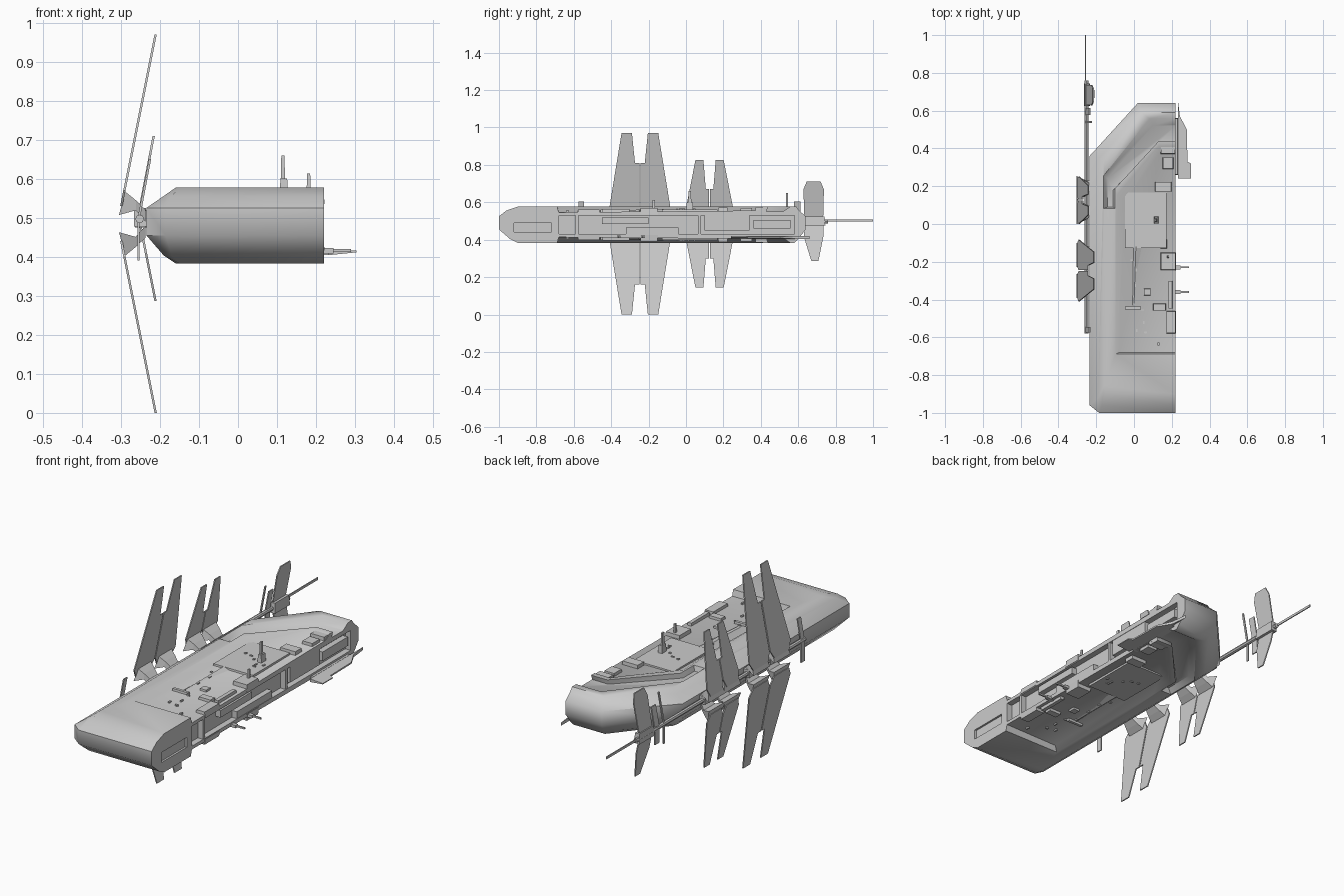
import bpy, bmesh, math, random

random.seed(4)
ZC = 0.48  # mid height of the hull


def loft(name, rings):
    """Closed solid through equal-length rings of 3D points."""
    bm = bmesh.new()
    vs = [[bm.verts.new(p) for p in r] for r in rings]
    n = len(vs[0])
    for a, b in zip(vs, vs[1:]):
        for i in range(n):
            bm.faces.new((a[i], a[(i + 1) % n], b[(i + 1) % n], b[i]))
    bm.faces.new(vs[0])
    bm.faces.new(vs[-1])
    bmesh.ops.recalc_face_normals(bm, faces=bm.faces)
    me = bpy.data.meshes.new(name)
    bm.to_mesh(me)
    bm.free()
    ob = bpy.data.objects.new(name, me)
    bpy.context.collection.objects.link(ob)
    return ob


def box(name, x, y, z, taper=0.0):
    def ring(h, t):
        return [(x[0] + t, y[0] + t, h), (x[1] - t, y[0] + t, h),
                (x[1] - t, y[1] - t, h), (x[0] + t, y[1] - t, h)]
    return loft(name, [ring(z[0], 0), ring(z[1], taper)])


def both(name, x, y, z, taper=0.0):
    """Box on the upper deck and its mirror on the lower deck."""
    box("upper_" + name, x, y, z, taper)
    box("lower_" + name, x, y, (2 * ZC - z[0], 2 * ZC - z[1]), taper)


def cut(target, cutter):
    m = target.modifiers.new("cut", "BOOLEAN")
    m.operation, m.object, m.solver = "DIFFERENCE", cutter, "EXACT"
    bpy.context.view_layer.objects.active = target
    bpy.ops.object.modifier_apply(modifier=m.name)
    bpy.data.objects.remove(cutter)


# Hull: stacked plan outlines, bevelled on front, left and back
def outline(z, xl, yf, d, c=0.05):
    return [(0.22, yf, z), (xl + c, yf, z), (xl, yf + 0.04, z), (xl, 0.36 - d * 0.5, z),
            (0.02 + d * 0.4, 0.64 - d, z), (0.22, 0.64 - d, z)]


hull = loft("hull", [outline(0.383, -0.16, -0.90, 0.06, 0.01), outline(0.403, -0.19, -0.94, 0.04, 0.02),
                     outline(0.455, -0.235, -1.0, 0), outline(0.525, -0.235, -1.0, 0),
                     outline(0.556, -0.19, -0.96, 0.035, 0.02), outline(0.577, -0.16, -0.90, 0.05, 0.01)])

# Shallow recessed decks and the trench around the stern, top and bottom
TRENCH = [(0.26, 0.44), (0.13, 0.44), (-0.10, 0.19), (-0.10, 0.08),
          (-0.165, 0.08), (-0.165, 0.26), (0.08, 0.565), (0.26, 0.565)]
TRENCH_LOW = [(0.26, 0.43), (0.13, 0.43), (-0.11, 0.18), (-0.11, 0.09),
              (-0.14, 0.09), (-0.14, 0.24), (0.10, 0.52), (0.26, 0.52)]
DECK = [(0.26, -0.69), (-0.10, -0.69), (-0.10, 0.16), (0.13, 0.42), (0.26, 0.42)]
DECK_LOW = [(0.26, -0.68, 0.546), (-0.08, -0.68, 0.55), (-0.05, 0.12, 0.555),
            (0.14, 0.38, 0.556), (0.26, 0.38, 0.556)]
for flip in (False, True):
    def f(z):
        return 2 * ZC - z if flip else z
    cut(hull, loft("trench_cutter", [[(x, y, f(0.552)) for x, y in TRENCH_LOW],
                                     [(x, y, f(0.582)) for x, y in TRENCH]]))
    cut(hull, loft("deck_cutter", [[(x, y, f(z)) for x, y, z in DECK_LOW],
                                   [(x, y, f(0.582)) for x, y in DECK]]))
# Open bay along the right side
cut(hull, box("bay_cutter", (0.19, 0.3), (-0.68, 0.58), (0.43, 0.53)))
cut(hull, box("vent_cutter", (0.21, 0.3), (-0.92, -0.72), (0.44, 0.49)))

# Side bay fittings
for y0, y1, z0, z1 in [(-0.59, -0.575, 0.42, 0.54), (0.065, 0.08, 0.42, 0.54), (-0.32, -0.04, 0.43, 0.465),
                       (-0.45, -0.2, 0.485, 0.52), (0.10, 0.34, 0.45, 0.53), (0.36, 0.56, 0.46, 0.505)]:
    box("bay_fitting", (0.17, 0.218), (y0, y1), (z0, z1))

# Deck plates and edge blocks
both("plateau", (-0.05, 0.175), (-0.13, 0.17), (0.54, 0.562), 0.003)
for x0, x1, y0, y1, h in [(0.14, 0.22, 0.37, 0.43, 0.574), (0.15, 0.21, 0.29, 0.355, 0.57),
                          (0.11, 0.20, 0.17, 0.225, 0.572), (0.14, 0.222, -0.245, -0.15, 0.57),
                          (0.18, 0.205, -0.45, -0.30, 0.564), (0.17, 0.222, -0.58, -0.46, 0.562),
                          (0.10, 0.17, -0.46, -0.42, 0.562), (-0.05, 0.04, -0.455, -0.435, 0.562),
                          (0.05, 0.09, -0.38, -0.34, 0.56)]:
    both("deck_block", (x0, x1), (y0, y1), (0.535, h), 0.003)
# Spine wedge on the forward deck
for flip in (False, True):
    loft("deck_wedge", [[(x, y, 2 * ZC - z if flip else z) for x, y, z in r] for r in (
        [(-0.03, -0.43, 0.54), (0.01, -0.43, 0.54), (0.0, -0.43, 0.556)],
        [(-0.02, -0.12, 0.54), (0.08, -0.12, 0.54), (0.01, -0.12, 0.564)])])
# Scattered small fittings
for i in range(16):
    x, y = random.uniform(-0.03, 0.16), random.uniform(-0.64, 0.1)
    s, t = random.choice([(0.008, 0.003), (0.004, 0.008), (0.005, 0.005)])
    both("small_fitting", (x - s, x + s), (y - t, y + t), (0.54, 0.567 if y > -0.13 else 0.557))

# Deck posts and side pegs
box("tall_post", (0.108, 0.122), (0.01, 0.03), (0.54, 0.66), 0.003)
box("tall_post_foot", (0.105, 0.13), (0.0, 0.04), (0.54, 0.60), 0.004)
box("short_post", (0.175, 0.187), (-0.18, -0.165), (0.54, 0.613), 0.002)
for y in (-0.23, -0.36):
    box("side_peg", (0.2, 0.29), (y - 0.004, y + 0.004), (0.412, 0.42))
    box("peg_base", (0.2, 0.245), (y - 0.01, y + 0.01), (0.408, 0.422))

# Thin side wing near the stern
WING = [(0.232, 0.66), (0.243, 0.57), (0.28, 0.5), (0.283, 0.33), (0.303, 0.32), (0.303, 0.24), (0.232, 0.24)]
loft("side_wing", [[(x, y, 0.404 + (x - 0.23) * 0.1) for x, y in WING],
                   [(x, y, 0.420 - (x - 0.23) * 0.06) for x, y in WING]])
box("wing_mount", (0.20, 0.233), (0.26, 0.56), (0.405, 0.42), 0.002)

# Boom on the left side, with mast and brackets
BX, BZ = -0.252, 0.497
bpy.ops.mesh.primitive_cylinder_add(vertices=8, radius=0.011, depth=1.34, location=(BX, 0.09, BZ),
                                    rotation=(math.pi / 2, 0, 0))
bpy.context.object.name = "boom"
box("mast_tip", (BX - 0.008, BX - 0.003), (0.6, 1.0), (0.497, 0.509))
for y in (-0.32, -0.15, 0.07, 0.2):
    box("boom_bracket", (BX - 0.015, -0.225), (y - 0.03, y + 0.03), (0.478, 0.518))
box("tail_hub", (BX - 0.012, BX + 0.02), (0.625, 0.745), (0.475, 0.525), 0.004)


# Fins: flat outlines (y, z) tilted toward the hull, mirrored below
def fin(name, pts, x_root, z_root, slope, flip=False):
    def ring(o):
        return [(x_root + (z - z_root) * slope + o, y, 0.97 - z if flip else z) for y, z in pts]
    loft(name, [ring(-0.003), ring(0.003)])


# Small boom vanes, leaning above and upright below
for y, w, z0, z1 in [(-0.56, 0.014, 0.39, 0.605), (0.54, 0.005, 0.40, 0.65), (0.595, 0.018, 0.42, 0.605)]:
    fin("upper_boom_vane", [(y - w, 0.495), (y - w, z1), (y + w, z1), (y + w, 0.495)], -0.255, 0.495, 0.19)
    fin("lower_boom_vane", [(y - w, 0.495), (y - w, z0), (y + w, z0), (y + w, 0.495)], -0.255, 0.495, 0)


def fin_pair(label, a, b, top, notch):
    """Two blades between y=a and y=b joined at a narrow notch."""
    w, m = b - a, (a + b) / 2
    front = [(a + 0.07 * w, 0.53), (a, 0.57), (a + 0.2 * w, top), (a + 0.37 * w, top),
             (m - 0.08 * w, notch), (m - 0.01 * w, notch), (m - 0.01 * w, 0.57), (m - 0.08 * w, 0.53)]
    back = [(2 * m - y, z) for y, z in front]
    for flip in (False, True):
        for side, pts in (("front", front), ("rear", back)):
            fin(f"{label}_{side}_fin", pts, -0.297, 0.54, 0.2, flip)
    # Flared roots linking each blade to the boom
    for c in (a + 0.25 * w, b - 0.25 * w):
        for s in (1, -1):
            def z(h):
                return 0.485 + s * h
            loft(label + "_fin_root", [
                [(-0.305, c - 0.065, z(0.022)), (-0.305, c + 0.065, z(0.022)),
                 (-0.289, c + 0.05, z(0.082)), (-0.289, c - 0.05, z(0.082))],
                [(-0.262, c - 0.045, z(0.034)), (-0.262, c + 0.045, z(0.034)),
                 (-0.262, c + 0.04, z(0.06)), (-0.262, c - 0.04, z(0.06))],
                [(-0.237, c - 0.03, z(0.005)), (-0.237, c + 0.03, z(0.005)),
                 (-0.237, c + 0.03, z(0.036)), (-0.237, c - 0.03, z(0.036))]])


fin_pair("large", -0.41, -0.083, 0.97, 0.81)
fin_pair("small", 0.0, 0.252, 0.825, 0.67)

# Tail fins
fin("upper_tail_fin", [(0.655, 0.505), (0.632, 0.53), (0.628, 0.67), (0.645, 0.71), (0.72, 0.71),
                       (0.737, 0.67), (0.735, 0.53), (0.71, 0.505)], -0.255, 0.505, 0.19)
fin("lower_tail_fin", [(0.632, 0.48), (0.735, 0.48), (0.735, 0.55), (0.708, 0.683), (0.67, 0.683),
                       (0.632, 0.56)], -0.252, 0.48, 0.2, True)

# Soft shading over the hull bevels
bpy.ops.object.select_all(action="DESELECT")
hull.select_set(True)
bpy.context.view_layer.objects.active = hull
bpy.ops.object.shade_smooth_by_angle(angle=math.radians(50))
